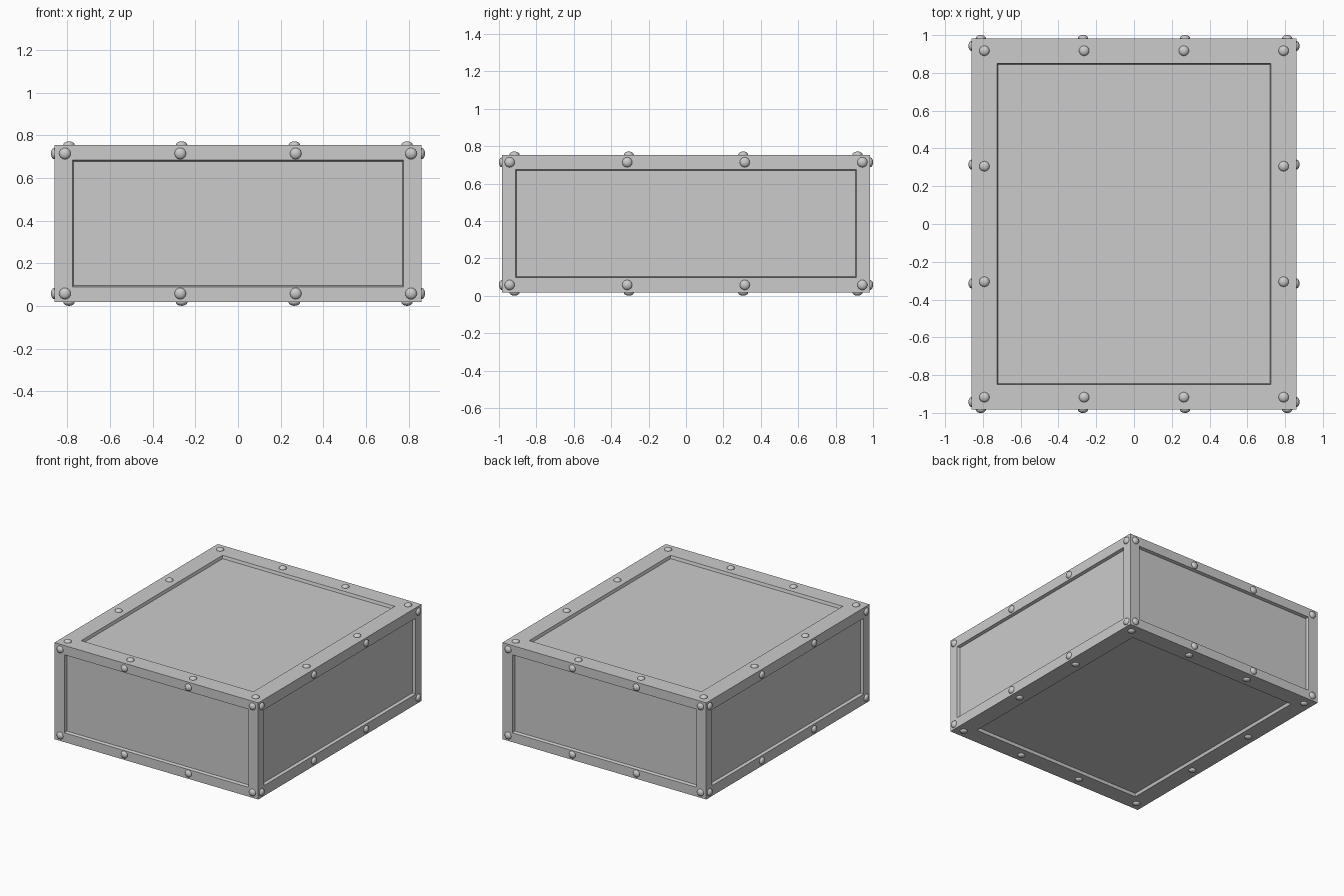
import bpy, bmesh
from mathutils import Vector, Matrix

if "Cube" in bpy.data.objects:
    bpy.data.objects.remove(bpy.data.objects["Cube"])

HALF = Vector((0.859, 0.983, 0.368))      # half size of the case
CENTRE = Vector((0, 0, 0.386))
DEPTH, SLOPE = 0.022, 0.006               # panel recess depth and wall slant
RIVET_R, RIVET_H = 0.027, 0.0175

# per face axis: panel half extents and outermost rivet offsets on the other two axes
PANEL = {0: Vector((0, 0.911, 0.289)), 1: Vector((0.776, 0, 0.297)), 2: Vector((0.726, 0.851, 0))}
RIVET = {0: Vector((0, 0.943, 0.328)), 1: Vector((0.811, 0, 0.328)), 2: Vector((0.792, 0.917, 0))}


def add_object(name, bm):
    mesh = bpy.data.meshes.new(name)
    bm.to_mesh(mesh)
    bm.free()
    obj = bpy.data.objects.new(name, mesh)
    obj.location = CENTRE
    bpy.context.collection.objects.link(obj)
    return obj


# Case: a box with a recessed panel in every face
bm = bmesh.new()
bmesh.ops.create_cube(bm, size=2)
bmesh.ops.scale(bm, vec=HALF, verts=bm.verts)
bm.normal_update()
for face in list(bm.faces):
    n = face.normal.copy()
    axis = max(range(3), key=lambda i: abs(n[i]))
    for shrink, level in ((0, 0), (SLOPE, DEPTH)):
        face = bmesh.ops.extrude_discrete_faces(bm, faces=[face])["faces"][0]
        for v in face.verts:
            for i in range(3):
                sign = 1 if v.co[i] > 0 else -1
                v.co[i] = sign * (HALF[i] - level if i == axis else PANEL[axis][i] - shrink)
bmesh.ops.recalc_face_normals(bm, faces=bm.faces)
add_object("case", bm)

# Rivets: domed heads along the frame of every face
bm = bmesh.new()


def add_rivet(pos, axis):
    size = [RIVET_R] * 3
    size[axis] = RIVET_H
    turn = Vector((0, 0, 1)).rotation_difference(Vector([i == axis for i in range(3)]))
    matrix = Matrix.Translation(pos) @ Matrix.Diagonal((*size, 1)) @ turn.to_matrix().to_4x4()
    bmesh.ops.create_uvsphere(bm, u_segments=16, v_segments=10, radius=1, matrix=matrix)


steps = (-1, -1 / 3, 1 / 3, 1)
for axis in range(3):
    a, b = [i for i in range(3) if i != axis]
    for side in (-1, 1):
        for u in steps:
            for v in steps:
                on_rim = abs(v) == 1 or (axis == 2 and abs(u) == 1)
                if not on_rim:
                    continue
                pos = Vector((0, 0, 0))
                pos[axis] = side * HALF[axis]
                pos[a] = u * RIVET[axis][a]
                pos[b] = v * RIVET[axis][b]
                add_rivet(pos, axis)
for f in bm.faces:
    f.smooth = True
add_object("rivets", bm)
